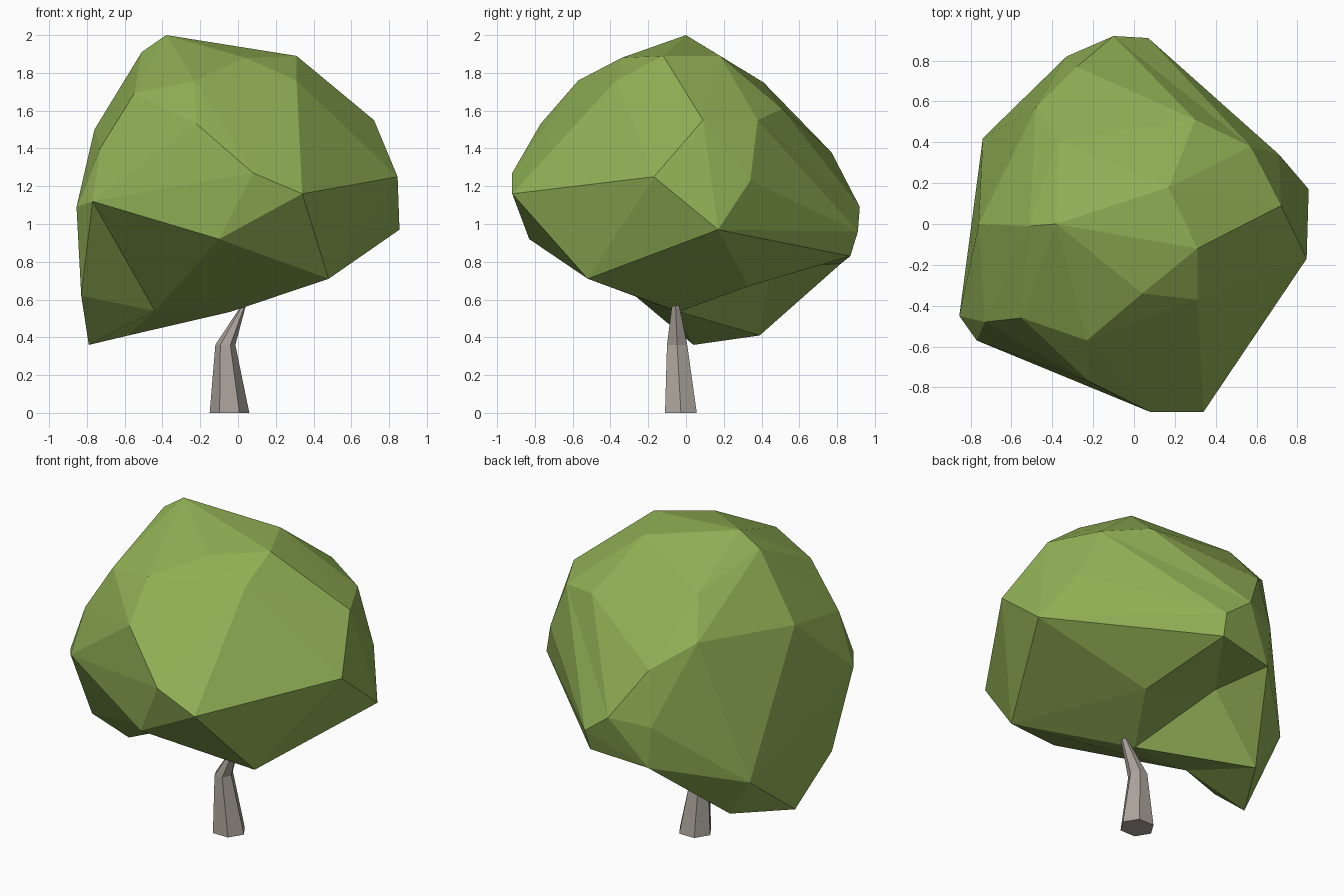
import bpy, bmesh, math
from mathutils import Vector

if "Cube" in bpy.data.objects:
    bpy.data.objects.remove(bpy.data.objects["Cube"])


def material(name, rgb):
    m = bpy.data.materials.new(name)
    m.diffuse_color = (*rgb, 1)
    m.use_nodes = True
    m.node_tree.nodes["Principled BSDF"].inputs["Base Color"].default_value = m.diffuse_color
    return m


def add_object(name, bm, mat):
    bmesh.ops.recalc_face_normals(bm, faces=bm.faces[:])
    mesh = bpy.data.meshes.new(name)
    bm.to_mesh(mesh)
    bm.free()
    mesh.materials.append(mat)
    ob = bpy.data.objects.new(name, mesh)
    bpy.context.collection.objects.link(ob)
    return ob


# Crown: irregular corner points wrapped by a spherical hull
corners = [Vector(p) for p in (
    (-.38, 0, 2), (-.51, -.01, 1.91), (.31, -.12, 1.89), (.04, -.34, 1.88), (.17, .18, 1.89),
    (.31, -.37, 1.76), (-.23, -.57, 1.76), (-.55, -.46, 1.69), (-.22, -.77, 1.53),
    (.08, -.92, 1.27), (.34, -.92, 1.16), (-.10, -.83, .92), (.48, -.52, .71),
    (.845, -.17, 1.25), (.855, .17, .97), (.72, .09, 1.55), (.71, .34, 1.23), (.57, .38, 1.55),
    (.30, .51, 1.61), (-.37, .41, 1.75), (-.48, .57, 1.53), (-.28, .77, 1.38), (-.76, 0, 1.5),
    (-.73, -.48, 1.4), (-.77, -.57, 1.12), (-.855, -.45, 1.09), (-.83, -.27, .62),
    (-.79, .04, .36), (-.58, .39, .41), (-.74, .42, .66), (-.44, -.06, .54), (-.04, -.04, .535),
    (.19, .33, .67), (-.31, .82, .79), (-.33, .82, 1.05), (-.10, .92, 1.09), (.07, .91, .96),
    (.06, .87, .83), (-.23, .45, .77))]
notch, armpit = corners[-1], corners[30]     # valley corners around the low lobe
centre = Vector((-.08, 0, 1.1))

bm = bmesh.new()
place = {}
for p in corners:
    v = bm.verts.new((p - centre).normalized())
    place[v] = p
bmesh.ops.convex_hull(bm, input=bm.verts[:])
for v, p in place.items():
    v.co = p
bmesh.ops.recalc_face_normals(bm, faces=bm.faces[:])


def near(v, p):
    return (v.co - p).length < 1e-4


def outward(a, b, c):
    return (a - centre).dot((b - a).cross(c - a))


def flip_valley(bm):
    """Turn one valley edge into a ridge; report whether one was found."""
    for e in bm.edges:
        if any(near(v, p) for v in e.verts for p in (notch, armpit)):
            continue
        l1, l2 = e.link_loops
        a, b = l1.vert.co, l1.link_loop_next.vert.co
        c, d = l1.link_loop_prev.vert.co, l2.link_loop_prev.vert.co
        n = (b - a).cross(c - a).normalized()
        if n.dot(d - a) < .004:
            continue
        if outward(a, d, c) > .002 and outward(d, b, c) > .002:
            if bmesh.utils.edge_rotate(e, True):
                return True
    return False


def join_across(bm, p, q):
    """Swap the diagonal between corners p and q."""
    for e in bm.edges:
        ends = [l.link_loop_prev.vert for l in e.link_loops]
        if any(near(v, p) for v in ends) and any(near(v, q) for v in ends):
            bmesh.utils.edge_rotate(e, True)
            return


for _ in range(120):
    if not flip_valley(bm):
        break
join_across(bm, corners[33], corners[28])    # lobe to back of crown
join_across(bm, corners[35], corners[17])    # crease on the back right
join_across(bm, corners[24], armpit)         # front left underside
add_object("crown", bm, material("leaf green", (.28, .43, .09)))

# Trunk: bent, tapering six-sided stem
bm = bmesh.new()
rings = []
for x, y, z, rx, ry in ((-.045, -.027, 0, .105, .097), (-.067, -.047, .36, .053, .062),
                        (.03, -.055, .57, .012, .022)):
    rings.append([bm.verts.new((x + rx * math.cos(t), y + ry * math.sin(t), z))
                  for t in (k * math.pi / 3 for k in range(6))])
for low, high in zip(rings, rings[1:]):
    for k in range(6):
        j = (k + 1) % 6
        bm.faces.new((low[k], low[j], high[j], high[k]))
bm.faces.new(rings[0][::-1])
bm.faces.new(rings[-1])
add_object("trunk", bm, material("bark grey", (.42, .38, .34)))
